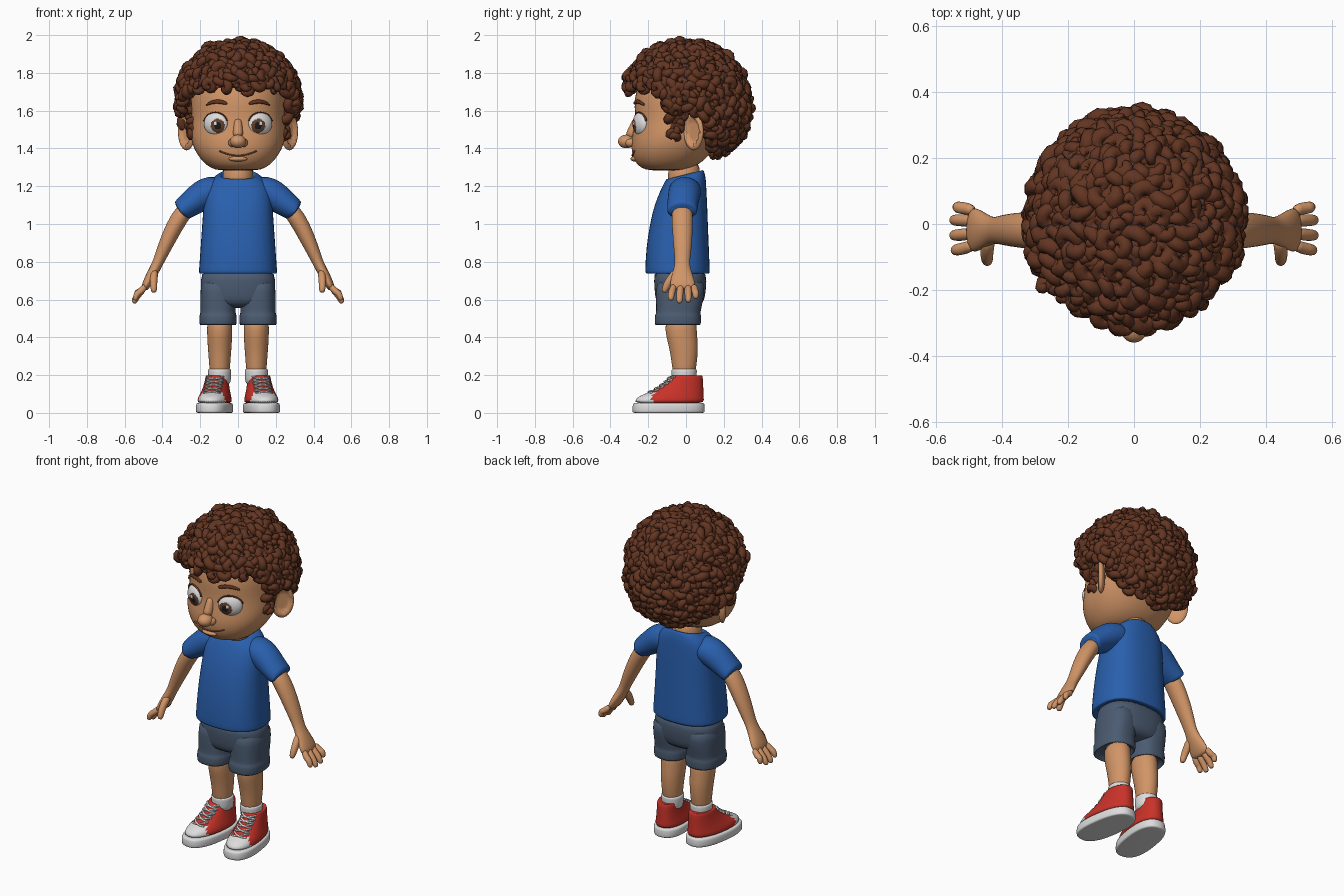
import bpy, bmesh, math, random
from mathutils import Vector, Matrix

if "Cube" in bpy.data.objects:
    bpy.data.objects.remove(bpy.data.objects["Cube"])

random.seed(7)


def material(name, r, g, b):
    m = bpy.data.materials.new(name)
    m.diffuse_color = (r, g, b, 1)
    m.use_nodes = True
    m.node_tree.nodes["Principled BSDF"].inputs["Base Color"].default_value = m.diffuse_color
    return m


SKIN = material("skin", 0.64, 0.30, 0.135)
HAIR = material("brown hair", 0.125, 0.036, 0.016)
SHIRT = material("blue cotton", 0.022, 0.115, 0.42)
DENIM = material("slate denim", 0.07, 0.105, 0.165)
RED = material("red canvas", 0.58, 0.032, 0.022)
WHITE = material("off white", 0.72, 0.72, 0.72)
IRIS = material("brown iris", 0.13, 0.05, 0.025)
BLACK = material("black pupil", 0.012, 0.01, 0.01)
MOUTH = material("mouth line", 0.25, 0.08, 0.04)


def finish(name, bm, mats, mirror=False, sub=0, rule=None, matrix=None):
    bmesh.ops.recalc_face_normals(bm, faces=bm.faces)
    for f in bm.faces:
        f.smooth = True
        if rule:
            f.material_index = rule(f.calc_center_median())
    me = bpy.data.meshes.new(name)
    bm.to_mesh(me)
    bm.free()
    if matrix:
        me.transform(matrix)
    for m in mats:
        me.materials.append(m)
    ob = bpy.data.objects.new(name, me)
    bpy.context.collection.objects.link(ob)
    if mirror:
        ob.modifiers.new("mirror", 'MIRROR')
    if sub:
        s = ob.modifiers.new("smooth", 'SUBSURF')
        s.levels = s.render_levels = sub
    return ob


def skin_rings(bm, rings):
    rings = [[bm.verts.new(p) for p in r] for r in rings]
    n = len(rings[0])
    for r, s in zip(rings, rings[1:]):
        for i in range(n):
            bm.faces.new((r[i], r[(i + 1) % n], s[(i + 1) % n], s[i]))
    bm.faces.new(rings[0])
    bm.faces.new(rings[-1])


def loft(name, rows, mats, cx=0, p=2.2, n=32, **kw):
    """Level rings; a row is (z, half width, front y, back y, optional tilt)."""
    power = lambda c: math.copysign(abs(c) ** (2 / p), c)
    rings = []
    for z, a, yf, yb, *tilt in rows:
        ring = []
        for i in range(n):
            t = 2 * math.pi * i / n
            dy = (yb - yf) / 2 * power(math.sin(t))
            ring.append((cx + a * power(math.cos(t)), (yf + yb) / 2 + dy, z + (tilt[0] * dy if tilt else 0)))
        rings.append(ring)
    bm = bmesh.new()
    skin_rings(bm, rings)
    return finish(name, bm, mats, **kw)


def tube(bm, stations, ref=Vector((0, 1, 0)), n=10):
    """Oval sweep; a station is (x, y, z, radius along ref, radius across)."""
    pts = [Vector(s[:3]) for s in stations]
    rings = []
    for i, s in enumerate(stations):
        t = (pts[min(i + 1, len(pts) - 1)] - pts[max(i - 1, 0)]).normalized()
        u = (ref - t * ref.dot(t)).normalized()
        v = t.cross(u)
        rings.append([pts[i] + u * s[3] * math.cos(k * 2 * math.pi / n) + v * s[4] * math.sin(k * 2 * math.pi / n)
                      for k in range(n)])
    skin_rings(bm, rings)


def sweep(name, paths, mats, n=10, **kw):
    bm = bmesh.new()
    for path in paths:
        tube(bm, path, n=n)
    return finish(name, bm, mats, **kw)


def ball(name, loc, radii, mats, turn=0, seg=32, shape=None, **kw):
    bm = bmesh.new()
    bmesh.ops.create_uvsphere(bm, u_segments=seg, v_segments=seg // 2, radius=1)
    if shape:
        for v in bm.verts:
            shape(v.co)
    bm.transform(Matrix.Translation(loc) @ Matrix.Rotation(turn, 4, 'Z') @ Matrix.Diagonal((*radii, 1)))
    return finish(name, bm, mats, **kw)


def lerp_row(rows, x):
    for r, s in zip(rows, rows[1:]):
        if r[0] <= x <= s[0]:
            k = (x - r[0]) / (s[0] - r[0])
            return [a + (b - a) * k for a, b in zip(r, s)]
    return rows[0] if x < rows[0][0] else rows[-1]


def front_y(rows, x, z, p=2.2):
    _, a, yf, yb = lerp_row(rows, z)[:4]
    return (yf + yb) / 2 - (yb - yf) / 2 * max(0, 1 - abs(x / a) ** p) ** (1 / p)


# Head, neck and ears
HEAD = [(1.282, .10, -.19, -.02), (1.295, .145, -.24, .03), (1.335, .195, -.278, .10), (1.40, .237, -.292, .15),
        (1.46, .252, -.288, .2), (1.52, .253, -.275, .23), (1.58, .25, -.27, .25), (1.66, .253, -.277, .26),
        (1.76, .24, -.25, .25), (1.84, .18, -.18, .19), (1.88, .08, -.08, .1)]
loft("head", HEAD, [SKIN], sub=1)
loft("neck", [(1.18, .085, -.1, .08), (1.25, .08, -.095, .07), (1.34, .08, -.095, .08)], [SKIN], p=2, sub=1)


def ear_bowl(co):
    if co.x > 0 and math.hypot(co.y, co.z) < .72:
        co.x *= -.1


ball("ears", (.272, .04, 1.49), (.024, .066, .10), [SKIN], turn=-.7, shape=ear_bowl, mirror=True)

# Nose
ball("nose_tip", (0, -.315, 1.437), (.042, .045, .036), [SKIN])
ball("nose_wings", (.032, -.295, 1.43), (.02, .028, .022), [SKIN], seg=16, mirror=True)
sweep("nose_bridge", [[(0, -.262, 1.56, .02, .02), (0, -.272, 1.51, .026, .024), (0, -.3, 1.45, .035, .032)]],
      [SKIN], n=16, sub=1)


# Eyes: iris, pupil and glint are picked by distance from the gaze point
def eye_colour(c):
    d = math.hypot(c.x - .107, c.z - 1.52)
    if c.y > -.2 or d > .037:
        return 0
    if math.hypot(c.x - .121, c.z - 1.534) < .009:
        return 0
    return 2 if d < .019 else 1


ball("eyes", (.117, front_y(HEAD, .12, 1.53) + .011, 1.53), (.068, .036, .062), [WHITE, IRIS, BLACK],
     turn=.45, seg=80, rule=eye_colour, mirror=True)

# Lash lines, eyebrows and mouth follow the face surface
lash = []
for i in range(13):
    t = math.radians(15 + 150 * i / 12)
    x, z = .119 + .064 * math.cos(t), 1.53 + .061 * math.sin(t)
    lash.append((x, front_y(HEAD, x, z) - .004, z, .006, .004))
sweep("eyelashes", [lash], [HAIR], n=6, mirror=True)
brow = []
for x, z, r in [(.055, 1.636, .007), (.08, 1.645, .012), (.115, 1.65, .012), (.145, 1.643, .01), (.17, 1.628, .004)]:
    brow.append((x, front_y(HEAD, x, z) - .003, z, .008, r))
sweep("eyebrows", [brow], [HAIR], mirror=True, sub=1)
smile = []
for i in range(15):
    x = -.098 + .014 * i
    z = 1.362 + 2.6 * x * x
    smile.append((x, front_y(HEAD, x, z), z, .005, .004))
sweep("mouth", [smile], [MOUTH], n=8)
ball("lower_lip", (0, -.272, 1.345), (.05, .022, .014), [SKIN], seg=16)

# Hair: a shell under a few hundred fat curls, trimmed by a hairline
HAIRLINE = [(-.4, 1.725), (-.22, 1.715), (-.13, 1.66), (-.09, 1.6), (-.075, 1.46), (-.03, 1.46), (-.01, 1.6),
            (.07, 1.59), (.10, 1.43), (.16, 1.36), (.4, 1.3)]


def scalp(d, k=1.0):
    f = k * (1 + .3 * max(0, d.y) * max(0, -d.z))
    return Vector((d.x * .308 * f, d.y * .312 * f, 1.665 + d.z * .287 * f))


bm = bmesh.new()
bmesh.ops.create_uvsphere(bm, u_segments=48, v_segments=32, radius=1)
for v in bm.verts:
    v.co = scalp(v.co.normalized(), .98)
low = [f for f in bm.faces if f.calc_center_median().z < lerp_row(HAIRLINE, f.calc_center_median().y)[1] + .01]
bmesh.ops.delete(bm, geom=low, context='FACES')
finish("hair_shell", bm, [HAIR])

bm = bmesh.new()
COUNT = 500
for i in range(COUNT):
    h = 1 - 2 * (i + .5) / COUNT
    ang = i * 2.399963
    d = Vector((math.sqrt(1 - h * h) * math.cos(ang), math.sqrt(1 - h * h) * math.sin(ang), h))
    c = scalp(d)
    if c.z < lerp_row(HAIRLINE, c.y)[1]:
        continue
    if -.11 < c.y < 0 and c.z < 1.6:      # sideburns hug the cheek
        c.x = math.copysign(.243, c.x)
    wild = Vector((random.uniform(-1, 1), random.uniform(-1, 1), random.uniform(-1, 1)))
    axis = (d * .8 + wild).normalized()
    e1 = axis.orthogonal().normalized()
    e2 = axis.cross(e1)
    r, start = random.uniform(.024, .034), random.uniform(0, 6.28)
    path = []
    for k in range(15):
        q = k / 14
        t = start + q * 8.2
        p = c + (e1 * math.cos(t) + e2 * math.sin(t)) * r * (1.08 - .6 * q) + axis * (q - .5) * .034
        w = r * .78 * min(1, .45 + 3 * q, .35 + 3 * (1 - q))
        path.append((*p, w, w))
    tube(bm, path, axis, 8)
finish("hair_curls", bm, [HAIR])

# Shirt
loft("shirt_body", [(.75, .17, -.18, .09), (.735, .2, -.205, .118), (.74, .208, -.216, .126), (.76, .207, -.216, .126),
                    (.87, .199, -.212, .122), (1.0, .19, -.192, .116), (1.1, .183, -.168, .113),
                    (1.18, .178, -.135, .108), (1.228, .155, -.115, .106, .08), (1.256, .115, -.105, .098, .2),
                    (1.264, .097, -.1, .09, .26), (1.258, .09, -.095, .083, .26), (1.24, .085, -.09, .08, .26)],
     [SHIRT], p=2.5, sub=1)
sweep("shirt_sleeves", [[(.07, .0, 1.185, .08, .06), (.14, -.005, 1.178, .088, .082), (.19, -.01, 1.153, .086, .082),
                         (.24, -.017, 1.115, .083, .072), (.295, -.02, 1.075, .081, .06), (.307, -.02, 1.066, .08, .058),
                         (.308, -.02, 1.065, .066, .05), (.29, -.02, 1.08, .06, .045)]],
      [SHIRT], n=20, mirror=True, sub=1)

# Arms and hands
sweep("arms", [[(.25, -.02, 1.11, .056, .045), (.315, -.02, 1.03, .058, .048), (.365, -.018, .93, .053, .043),
                (.405, -.018, .84, .045, .034), (.428, -.02, .785, .038, .028), (.455, -.02, .735, .055, .029),
                (.482, -.018, .685, .07, .025), (.5, -.018, .65, .066, .018)]], [SKIN], n=16, mirror=True, sub=1)
fingers = [[(.485, y * .85, .68, .018, .018), (.515, y, .64, .02, .019), (.535, y * 1.05, z + .03, .019, .018),
            (.55 - k, y * 1.08, z, .017, .016), (.552 - k, y * 1.08, z - .008, .008, .008)]
           for y, z, k in [(-.074, .603, .005), (-.032, .588, 0), (.011, .593, 0), (.048, .612, .012)]]
fingers.append([(.44, -.04, .755, .025, .022), (.447, -.08, .71, .025, .022), (.447, -.103, .675, .021, .02),
                (.445, -.114, .645, .018, .017), (.445, -.117, .637, .008, .008)])
sweep("fingers", fingers, [SKIN], mirror=True, sub=1)

# Shorts
loft("shorts_seat", [(.555, .09, -.11, .05), (.575, .17, -.155, .09), (.62, .196, -.165, .103), (.70, .2, -.17, .11),
                     (.77, .19, -.17, .105)], [DENIM], p=2.5, sub=1)
loft("shorts_legs", [(.5, .08, -.14, .058), (.463, .09, -.155, .07), (.465, .098, -.165, .079), (.49, .099, -.166, .08),
                     (.52, .099, -.165, .08), (.524, .093, -.158, .075), (.56, .094, -.158, .083), (.64, .093, -.16, .1),
                     (.72, .09, -.158, .1)], [DENIM], cx=.106, p=2.5, mirror=True, sub=1)

# Legs and socks
loft("legs", [(.17, .05, -.065, .045), (.25, .055, -.074, .055), (.32, .061, -.084, .064), (.38, .065, -.098, .062),
              (.43, .067, -.11, .057), (.52, .068, -.11, .055)], [SKIN], cx=.097, p=2, mirror=True, sub=1)
loft("socks", [(.14, .055, -.07, .05), (.18, .06, -.075, .056), (.222, .062, -.077, .058), (.232, .061, -.076, .057),
               (.233, .052, -.066, .048)], [WHITE], cx=.097, p=2, mirror=True, sub=1)

# Sneakers, modelled straight and then turned out
turn_out = Matrix.Translation((.124, -.09, 0)) @ Matrix.Rotation(.14, 4, 'Z') @ Matrix.Translation((0, .09, 0))
loft("shoe_soles", [(0, .08, -.27, .085), (0, .09, -.282, .098), (.008, .094, -.286, .102), (.045, .093, -.284, .1),
                    (.052, .088, -.279, .097), (.052, .07, -.26, .09)], [WHITE], p=2.5, mirror=True, sub=1,
     matrix=turn_out)
UPPER = [(.045, .088, -.277, .096), (.07, .087, -.27, .096), (.09, .082, -.248, .095), (.105, .076, -.205, .094),
         (.13, .069, -.158, .093), (.16, .063, -.115, .092), (.19, .06, -.085, .09), (.202, .056, -.077, .086)]
loft("shoe_uppers", UPPER + [(.195, .05, -.07, .08)], [RED, WHITE], n=48, mirror=True, sub=1, matrix=turn_out,
     rule=lambda c: 1 if c.y < -.188 and c.z < .115 else 0)
laces = []
for z in (.112, .13, .148, .166, .184):
    for slant in (-1, 1):
        lace = []
        for i in range(9):
            x = -.044 + .011 * i
            lz = z + slant * x * .16
            lace.append((x, front_y(UPPER, x, lz) - .003, lz, .006, .005))
        laces.append(lace)
sweep("shoe_laces", laces, [WHITE], n=6, mirror=True, matrix=turn_out)
